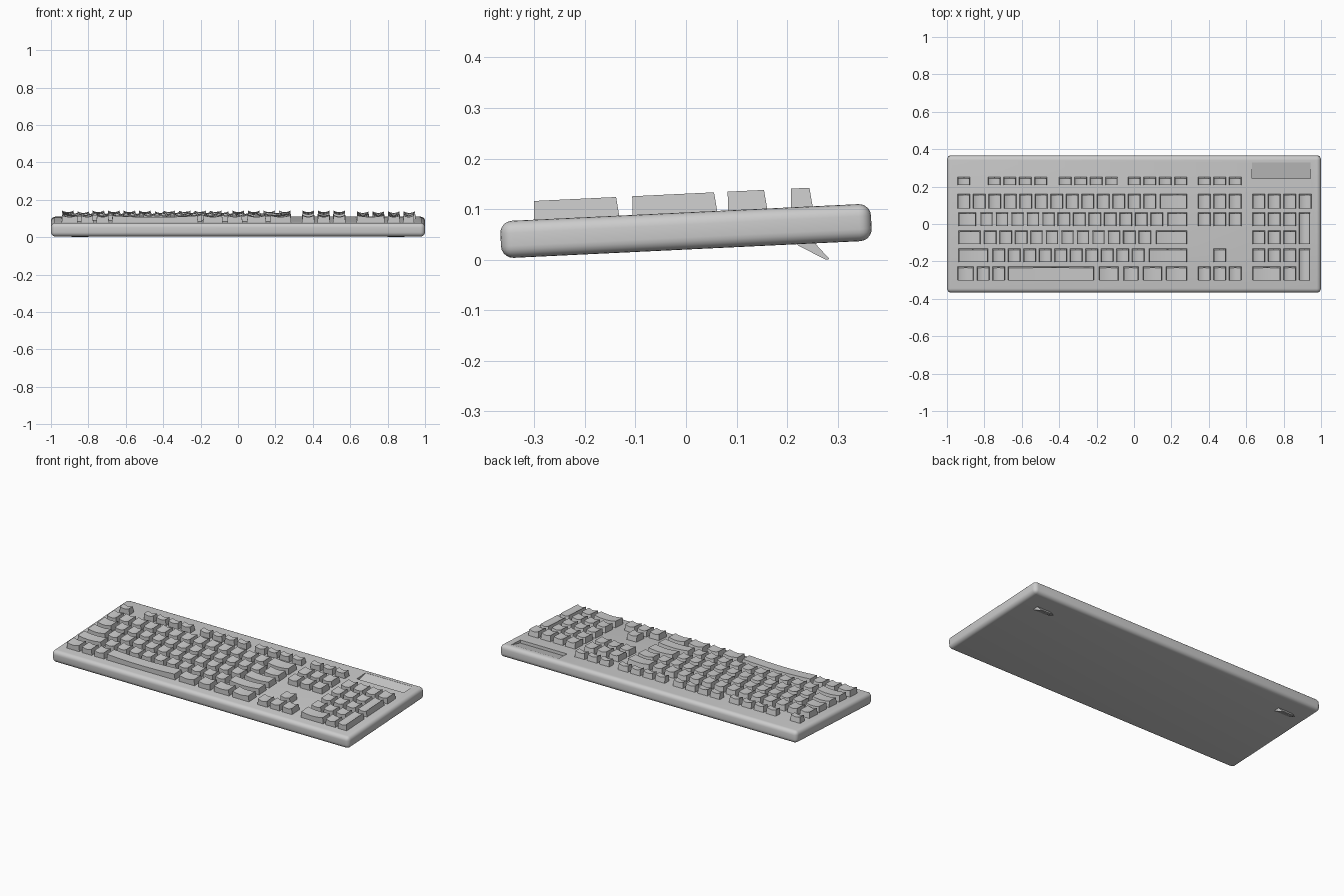
import bpy, bmesh, math
from mathutils import Matrix

if "Cube" in bpy.data.objects:
    bpy.data.objects.remove(bpy.data.objects["Cube"])

HX, HY, HZ = 1.0, 0.367, 0.0367
TILT = Matrix.Translation((0, 0, 0.0567)) @ Matrix.Rotation(math.radians(2.75), 4, 'X')


def make_object(name, bm, matrix=TILT):
    bmesh.ops.recalc_face_normals(bm, faces=bm.faces)
    me = bpy.data.meshes.new(name)
    bm.transform(matrix)
    bm.to_mesh(me)
    bm.free()
    ob = bpy.data.objects.new(name, me)
    bpy.context.collection.objects.link(ob)
    return ob


def smooth(ob, angle=35):
    bpy.ops.object.select_all(action='DESELECT')
    ob.select_set(True)
    bpy.context.view_layer.objects.active = ob
    bpy.ops.object.shade_smooth_by_angle(angle=math.radians(angle))


def prism(bm, profile, x0, x1):
    """Extrude a (y, z) profile along x."""
    a = [bm.verts.new((x0, y, z)) for y, z in profile]
    b = [bm.verts.new((x1, y, z)) for y, z in profile]
    bm.faces.new(a)
    bm.faces.new(b[::-1])
    n = len(a)
    for i in range(n):
        bm.faces.new((a[i], a[(i + 1) % n], b[(i + 1) % n], b[i]))


# Case: rounded slab
bm = bmesh.new()
bmesh.ops.create_cube(bm, size=1, matrix=Matrix.Diagonal((2 * HX, 2 * HY, 2 * HZ, 1)))
bmesh.ops.bevel(bm, geom=bm.edges[:], offset=0.024, segments=5, profile=0.5, affect='EDGES')
case = make_object("case", bm)

# Indicator pocket: wedge cut above the number pad
bm = bmesh.new()
prism(bm, [(0.245, HZ - 0.018), (0.33, HZ - 0.001), (0.33, HZ + 0.03), (0.245, HZ + 0.03)], 0.63, 0.945)
cutter = make_object("pocket_cutter", bm)
cutter.hide_render = True
mod = case.modifiers.new("pocket", 'BOOLEAN')
mod.operation, mod.object, mod.solver = 'DIFFERENCE', cutter, 'EXACT'
bpy.context.view_layer.objects.active = case
bpy.ops.object.modifier_apply(modifier=mod.name)
bpy.data.objects.remove(cutter)
smooth(case)


# Keycap: tapered block with a top dished from side to side
def key(bm, x0, x1, row, row_end=None, height=0.037, dish=0.008):
    y0, y1 = ROWS[row_end or row][0], ROWS[row][1]
    n, z = 8, HZ
    tx, tb = 0.003, 0.005
    rings = []
    for yb, yt in ((y0, y0 + 0.001), (y1, y1 - tb)):
        low = [bm.verts.new((x, yb, z - 0.004)) for x in (x0, x1)]
        top = []
        for i in range(n + 1):
            t = i / n
            x = x0 + tx + (x1 - x0 - 2 * tx) * t
            top.append(bm.verts.new((x, yt, z + height - dish * (1 - (2 * t - 1) ** 2))))
        rings.append([low[0], low[1]] + top[::-1])
    f, b = rings
    bm.faces.new(f)
    bm.faces.new(b[::-1])
    for i in range(len(f)):
        j = (i + 1) % len(f)
        bm.faces.new((f[i], f[j], b[j], b[i]))


ROWS = {'F': (0.210, 0.253), '1': (0.085, 0.163), 'Q': (-0.009, 0.064),
        'A': (-0.104, -0.033), 'Z': (-0.200, -0.130), 'S': (-0.299, -0.226)}
W, U, X0, XE = 0.067, 0.0828, -0.943, 0.284


def run(bm, row, start, count, pitch=U):
    for i in range(count):
        key(bm, start + i * pitch, start + i * pitch + W, row)


# Main block: row -> (end of first wide key, start of 1u run, count, start of last wide key)
bm = bmesh.new()
main = {'1': (None, X0, 13, 0.138), 'Q': (-0.845, -0.822, 12, 0.180),
        'A': (-0.820, -0.803, 11, 0.117), 'Z': (-0.780, -0.757, 10, 0.080)}
for row, (first_end, start, count, last) in main.items():
    if first_end is not None:
        key(bm, X0 + 0.004, first_end, row)
    run(bm, row, start, count)
    key(bm, last, XE, row)
for a, b in ((-0.943, -0.857), (-0.840, -0.773), (-0.757, -0.690),
             (-0.187, -0.082), (-0.057, 0.024), (0.048, 0.150), (0.172, XE)):
    key(bm, a, b, 'S')
smooth(make_object("main_keys", bm))

# Space bar
bm = bmesh.new()
key(bm, -0.674, -0.214, 'S', height=0.036)
smooth(make_object("space_bar", bm))

# Function row
bm = bmesh.new()
run(bm, 'F', X0, 1)
for start in (-0.780, -0.402, -0.032):
    run(bm, 'F', start, 4)
run(bm, 'F', 0.342, 3)
smooth(make_object("function_keys", bm))

# Navigation and arrow keys
bm = bmesh.new()
for row in '1QS':
    run(bm, row, 0.342, 3)
run(bm, 'Z', 0.342 + U, 1)
smooth(make_object("navigation_keys", bm))

# Number pad
bm = bmesh.new()
NX = 0.634
run(bm, '1', NX, 4)
for row in 'QAZ':
    run(bm, row, NX, 3)
key(bm, NX, NX + U + W, 'S')
run(bm, 'S', NX + 2 * U, 1)
for top, bottom in (('Q', 'A'), ('Z', 'S')):
    key(bm, NX + 3 * U, NX + 3 * U + 0.06, top, bottom)
smooth(make_object("number_pad_keys", bm))

# Folding feet
for side, sx in (("left", -1), ("right", 1)):
    bm = bmesh.new()
    prism(bm, [(0.215, 0.036), (0.222, 0.028), (0.276, 0.0), (0.284, 0.001), (0.250, 0.038)],
          sx * 0.845 - 0.045, sx * 0.845 + 0.045)
    make_object(side + "_foot", bm, Matrix.Identity(4))
